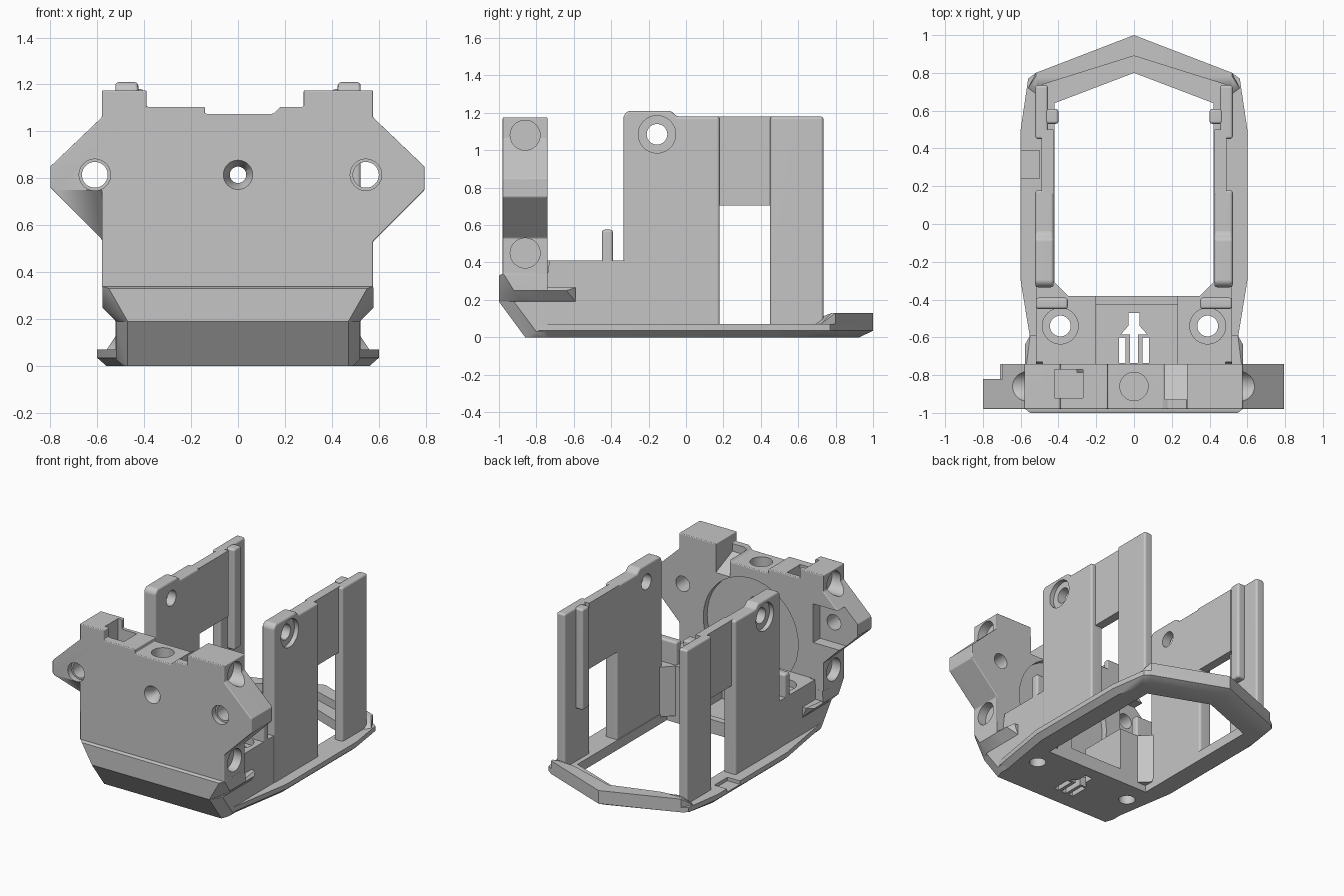
import bpy, bmesh, math
from mathutils import Matrix, Vector

cube = bpy.data.objects.get("Cube")
if cube:
    bpy.data.objects.remove(cube)

grey = bpy.data.materials.new("plain grey")
grey.use_nodes = True
COLOR = (0.56, 0.56, 0.56, 1)
grey.diffuse_color = COLOR
grey.node_tree.nodes["Principled BSDF"].inputs["Base Color"].default_value = COLOR


def finish(name, bm):
    bmesh.ops.recalc_face_normals(bm, faces=bm.faces)
    me = bpy.data.meshes.new(name)
    bm.to_mesh(me)
    bm.free()
    me.materials.append(grey)
    ob = bpy.data.objects.new(name, me)
    bpy.context.collection.objects.link(ob)
    return ob


def hull(name, pts):
    bm = bmesh.new()
    for p in pts:
        bm.verts.new(p)
    out = bmesh.ops.convex_hull(bm, input=bm.verts)
    junk = {g for g in out["geom_interior"] + out["geom_unused"] if isinstance(g, bmesh.types.BMVert)}
    bmesh.ops.delete(bm, geom=list(junk), context='VERTS')
    bmesh.ops.dissolve_limit(bm, angle_limit=0.01, verts=bm.verts, edges=bm.edges)
    return finish(name, bm)


def box(name, x, y, z, side=1):
    return hull(name, [(side * a, b, c) for a in x for b in y for c in z])


def prism(name, pts, axis, lo, hi):
    """Extrude a 2D profile along x, y or z."""
    place = {'x': lambda a, b, t: (t, a, b), 'y': lambda a, b, t: (a, t, b),
             'z': lambda a, b, t: (a, b, t)}[axis]
    bm = bmesh.new()
    face = bm.faces.new([bm.verts.new(place(a, b, lo)) for a, b in pts])
    out = bmesh.ops.extrude_face_region(bm, geom=[face])
    verts = [v for v in out["geom"] if isinstance(v, bmesh.types.BMVert)]
    bmesh.ops.translate(bm, verts=verts, vec=place(0, 0, hi - lo))
    return finish(name, bm)


def rod(center, axis, r1, length, r2=None):
    """Cylinder or cone cutter; r2 is the radius at the far end of the axis."""
    bm = bmesh.new()
    rot = Vector((0, 0, 1)).rotation_difference(Vector(axis)).to_matrix().to_4x4()
    bmesh.ops.create_cone(bm, cap_ends=True, segments=40, radius1=r1,
                          radius2=r1 if r2 is None else r2, depth=length,
                          matrix=Matrix.Translation(center) @ rot)
    return finish("cutter", bm)


def bake(ob):
    dg = bpy.context.evaluated_depsgraph_get()
    me = bpy.data.meshes.new_from_object(ob.evaluated_get(dg))
    ob.modifiers.clear()
    ob.data = me


def cut(ob, *cutters):
    for c in cutters:
        c.hide_render = True
        m = ob.modifiers.new("cut", 'BOOLEAN')
        m.operation, m.solver, m.object = 'DIFFERENCE', 'EXACT', c
    bake(ob)
    for c in cutters:
        bpy.data.objects.remove(c)


def soften(ob, width=0.015):
    m = ob.modifiers.new("soft", 'BEVEL')
    m.width, m.segments, m.limit_method = width, 3, 'ANGLE'
    bake(ob)


X, Y, Z = (1, 0, 0), (0, 1, 0), (0, 0, 1)
parts = []

# Front plate with pointed ears
plate = prism("front_plate", [
    (-.58, .335), (-.58, .54), (-.8, .76), (-.8, .85), (-.58, 1.06), (-.58, 1.175),
    (-.39, 1.175), (-.39, 1.105), (-.14, 1.105), (-.14, 1.075), (.15, 1.075), (.18, 1.105),
    (.28, 1.105), (.28, 1.175), (.575, 1.175), (.575, 1.06), (.795, .85), (.795, .75),
    (.575, .53), (.575, .335)], 'y', -.98, -.74)
soften(plate, .006)
cutters = [
    rod((0, -.74, .62), Y, .38, .09),                        # shallow rear recess
    rod((0, -.86, 1.05), Z, .075, .3),                       # top bore
    box("cutter", (-.42, -.27), (-.92, -.77), (.85, 1.3)),   # top pockets
    hull("cutter", [(x, y, z) for x in (.165, .28) for y, z in
                    ((-.93, 1.05), (-.93, 1.3), (-.7, .95), (-.7, 1.3))]),
    box("cutter", (-.72, -.5), (-.82, -.7), (.67, .95)),     # sunk pad on the right ear
    box("cutter", (-.9, -.72), (-.82, -.7), (.5, 1)),
    prism("cutter", [(-1.05, .75), (-.98, .75), (-.78, .52), (-1.05, .52)], 'x', -.9, -.58),
    rod((0, -.9, .815), Y, .035, .4), rod((0, -.96, .815), Y, .07, .07, .035)]
for x in (-.61, .545):
    cutters += [rod((x, -.85, .815), Y, .055, .5), rod((x, -.97, .815), Y, .067, .06)]
for s in (-1, 1):
    for z in (1.08, .45):
        cutters.append(rod((s * .63, -.86, z), X, .08, .24))
cut(plate, *cutters)
parts.append(plate)

# Nose under the plate: wide upper band, narrower sloping chin
band = hull("nose_band", [(s * x, y, z) for s in (-1, 1) for x, y, z in [
    (.575, -.98, .34), (.55, -1, .33), (.47, -1, .19), (.578, -.97, .33), (.578, -.92, .25),
    (.52, -.88, .19), (.52, -.74, .19), (.578, -.74, .25), (.575, -.74, .34)]])
chin = hull("nose_chin", [(s * x, y, z) for s in (-1, 1) for x, y, z in [
    (.47, -1, .19), (.52, -.92, .19), (.52, -.8, .03), (.47, -.86, 0), (.49, -.8, 0),
    (.52, -.74, .03), (.49, -.74, 0), (.52, -.74, .19)]])
parts += [band, chin]

# Base ring: chamfered underside, large opening
half = [(.52, -.79), (.54, -.6), (.6, -.3), (.6, .5), (.56, .77), (.52, .8), (0, 1)]


def outline(inset):
    return [(s * max(x - inset, 0), y - inset * (1.8 if y > .7 else 0)) for s in (-1, 1) for x, y in half]


def opening(z0, z1, grow=0):
    w = .42 + grow
    return prism("cutter", [(-w, -.38), (w, -.38), (w, .64 + grow), (0, .8 + grow), (-w, .64 + grow)],
                 'z', z0, z1)


base = hull("base_ring", [(x, y, z) for inset, z in ((.04, 0), (0, .035), (0, .07))
                          for x, y in outline(inset)])
cutters = [opening(-.1, .3), box("cutter", (-.64, -.5), (.24, .39), (.045, .2))]
for s in (-1, 1):
    cutters.append(rod((s * .39, -.54, .04), Z, .055, .3))
# Forked slot in the floor
cutters += [box("cutter", (-.08, -.045), (-.735, -.6), (-.1, .2)),
            box("cutter", (.045, .08), (-.735, -.6), (-.1, .2)),
            prism("cutter", [(-.02, -.735), (.02, -.735), (.02, -.585), (.07, -.585), (.03, -.54),
                             (.03, -.47), (-.03, -.47), (-.03, -.54), (-.07, -.585), (-.02, -.585)],
                  'z', -.1, .2)]
cut(base, *cutters)
parts.append(base)

# Raised outer rim at the rear
rear = hull("rear_rim", [(s * x, y, z) for s in (-1, 1) for x, y, z in [
    (0, 1, .06), (0, 1, .13), (.52, .8, .13), (.52, .78, .13), (.56, .72, .07),
    (.52, .8, .06), (.55, .72, .06), (.42, .6, .06), (.42, .72, .07), (0, .78, .13)]])
cut(rear, opening(0, .3, .09))
parts.append(rear)

# Low lip across the floor
parts.append(box("floor_lip", (-.2, .23), (-.43, -.38), (.06, .1)))

for s, side, inner in ((1, "left", .23), (-1, "right", .2)):
    # Raised deck with a counterbored screw hole
    deck = box(side + "_deck", (inner, .485), (-.745, -.38), (.06, .41), s)
    cut(deck, rod((s * .39, -.54, .2), Z, .055, .8), rod((s * .39, -.54, .41), Z, .095, .1))
    # Front post with screw hole
    post = prism(side + "_front_post", [
        (-.335, .03), (.18, .03), (.18, 1.18), (-.05, 1.18), (-.08, 1.21), (-.31, 1.21), (-.335, 1.185)],
        'x', min(s * .425, s * .523), max(s * .425, s * .523))
    soften(post)
    cut(post, rod((s * .47, -.155, 1.085), X, .055, .3),
        rod((s * .52, -.155, 1.085), X, .1, .06))
    # Upper panel above the window, flush with the inside
    panel = box(side + "_panel", (.425, .49), (.16, .5), (.705, 1.18), s)
    # Rear post with inner flange
    back = box(side + "_rear_post", (.455, .523), (.45, .735), (.03, 1.18), s)
    soften(back)
    flange = box(side + "_flange", (.4, .47), (.53, .61), (.45, 1.18), s)
    soften(flange)
    # Low side wall, stub and corner brace
    wall = prism(side + "_side_wall", [(-.75, .03), (-.32, .03), (-.32, .41), (-.73, .41), (-.75, .27)],
                 'x', min(s * .485, s * .52), max(s * .485, s * .52))
    stub = box(side + "_stub", (.35, .52), (-.45, -.39), (.35, .575), s)
    soften(stub)
    brace = prism(side + "_brace", [(s * .485, -.3), (s * .43, -.3), (s * .35, -.38), (s * .485, -.38)],
                  'z', .05, .41)
    # Side ledge running back from the nose band
    ledge = hull(side + "_ledge", [(s * x, y, z) for x, y, z in [
        (.5, -.75, .265), (.57, -.75, .265), (.578, -.75, .25), (.52, -.75, .19), (.5, -.75, .19),
        (.5, -.59, .265), (.55, -.59, .265), (.578, -.64, .25), (.5, -.59, .19), (.52, -.59, .19)]])
    parts += [deck, post, panel, back, flange, wall, stub, brace, ledge]

# Smooth the round holes, keep flat faces flat
bpy.ops.object.select_all(action='DESELECT')
for ob in parts:
    ob.select_set(True)
bpy.context.view_layer.objects.active = parts[0]
bpy.ops.object.shade_smooth_by_angle(angle=math.radians(32))
for ob in parts:
    m = ob.modifiers.new("flat faces", 'WEIGHTED_NORMAL')
    m.keep_sharp = True
